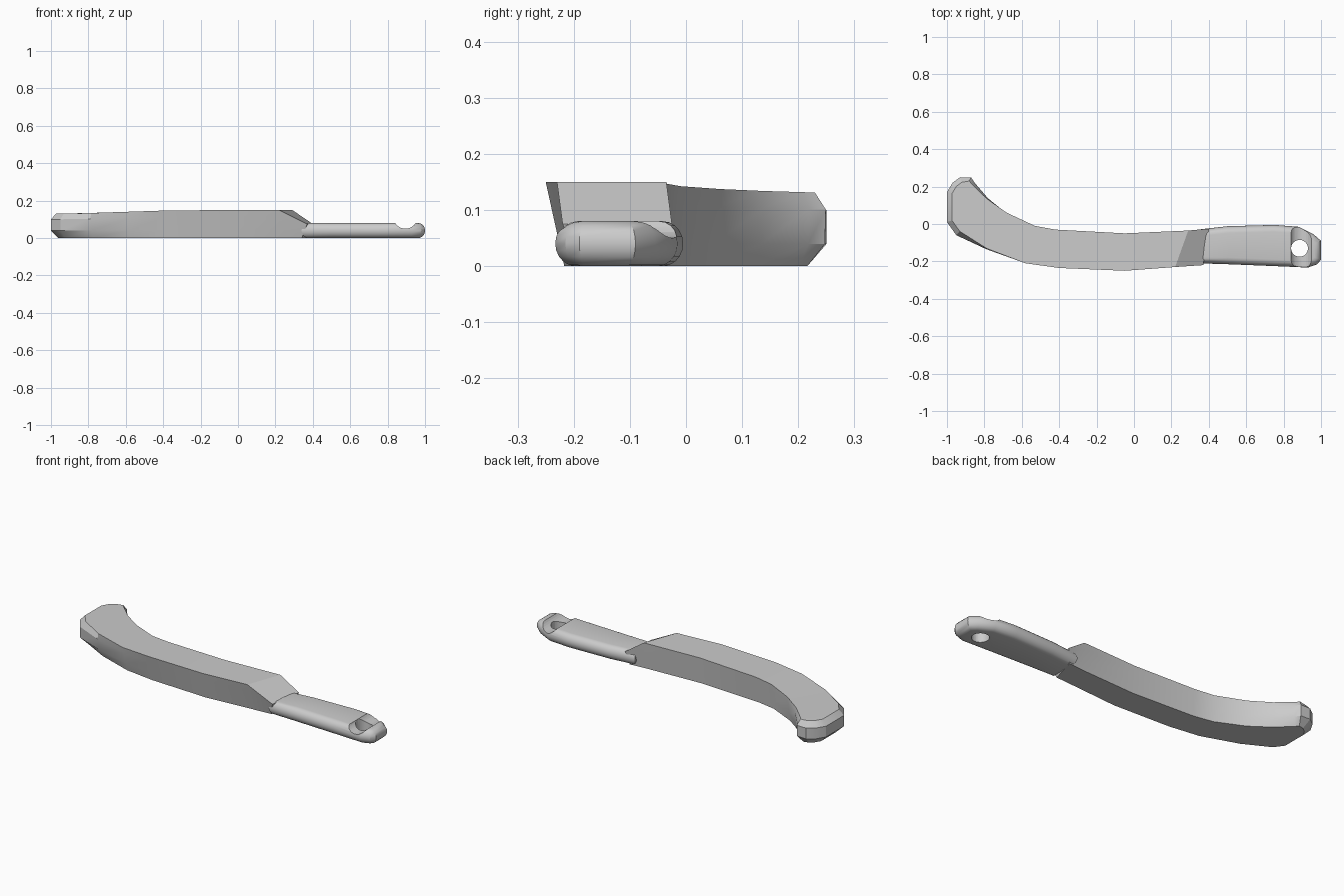
import bpy, bmesh, math
from mathutils import Vector

cube = bpy.data.objects.get("Cube")
if cube:
    bpy.data.objects.remove(cube)

grey = bpy.data.materials.new("plain_grey")
grey.use_nodes = True
COLOUR = (0.6, 0.6, 0.6, 1)
grey.diffuse_color = COLOUR
grey.node_tree.nodes["Principled BSDF"].inputs["Base Color"].default_value = COLOUR


def mitre_normals(loop):
    """Outward offset direction at each corner of a counter-clockwise outline."""
    result = []
    for i, p in enumerate(loop):
        a, b = p - loop[i - 1], loop[(i + 1) % len(loop)] - p
        n1 = Vector((a.y, -a.x)).normalized()
        n2 = Vector((b.y, -b.x)).normalized()
        result.append((n1 + n2) / (1 + n1.dot(n2)))
    return result


def stack(name, front, back, levels, angle):
    """Skin a stack of inset outlines; front and back points face each other."""
    loop = [Vector(p) for p in front + back[::-1]]
    normals = mitre_normals(loop)
    count = len(loop)
    bm = bmesh.new()
    rings = []
    for level in levels:
        ring = []
        for p, n in zip(loop, normals):
            inset, z = level(p, n)
            q = p - n * inset
            ring.append(bm.verts.new((q.x, q.y, z)))
        rings.append(ring)
    for low, high in zip(rings, rings[1:]):
        for i in range(count):
            j = (i + 1) % count
            bm.faces.new((low[i], low[j], high[j], high[i]))
    for ring in (rings[0], rings[-1]):
        for i in range(count // 2 - 1):
            bm.faces.new((ring[i], ring[i + 1], ring[count - 2 - i], ring[count - 1 - i]))
    bmesh.ops.recalc_face_normals(bm, faces=bm.faces)
    mesh = bpy.data.meshes.new(name)
    bm.to_mesh(mesh)
    bm.free()
    mesh.materials.append(grey)
    obj = bpy.data.objects.new(name, mesh)
    bpy.context.collection.objects.link(obj)
    smooth(obj, angle)
    return obj


def smooth(obj, angle):
    bpy.ops.object.select_all(action="DESELECT")
    obj.select_set(True)
    bpy.context.view_layer.objects.active = obj
    bpy.ops.object.shade_smooth_by_angle(angle=math.radians(angle))


def cut(obj, radius, location, rotation):
    """Remove a cylinder from the object."""
    bpy.ops.mesh.primitive_cylinder_add(vertices=32, radius=radius, depth=0.6,
                                        location=location, rotation=rotation)
    cutter = bpy.context.object
    cutter.hide_render = True
    cutter.data.materials.append(grey)
    mod = obj.modifiers.new("cut", "BOOLEAN")
    mod.operation, mod.solver, mod.object = "DIFFERENCE", "EXACT", cutter
    bpy.context.view_layer.objects.active = obj
    bpy.ops.object.modifier_apply(modifier=mod.name)
    bpy.data.objects.remove(cutter)


# Curved body: drafted sides, chamfered tip, sloping shoulder
def tip_weight(x):
    return min(1, max(0, (-0.72 - x) / 0.2))


def top_height(x):
    if x > 0.3:
        return 0.075
    return 0.15 - 0.02 * min(1, max(0, (-0.3 - x) / 0.6))


def body_level(fraction, tip_inset):
    def level(p, n):
        t = tip_weight(p.x)
        draft = (0.033 if n.y < 0 else 0.015) * (1 - fraction)
        return draft * (1 - t) + tip_inset * t, top_height(p.x) * fraction
    return level


body_front = [(-0.97, 0.22), (-1, 0.17), (-1, 0.01), (-0.95, -0.06), (-0.79, -0.14),
              (-0.58, -0.21), (-0.4, -0.235), (-0.05, -0.25), (0.22, -0.23), (0.37, -0.22)]
body_back = [(-0.93, 0.25), (-0.87, 0.25), (-0.85, 0.22), (-0.78, 0.14), (-0.68, 0.06),
             (-0.53, -0.01), (-0.42, -0.03), (-0.05, -0.05), (0.29, -0.035), (0.4, -0.025)]
stack("curved_body", body_front, body_back,
      [body_level(0, 0.04), body_level(0.3, 0), body_level(0.77, 0), body_level(1, 0.027)], 25)

# Rounded handle
def handle_level(a):
    return lambda p, n: (0.036 * (1 - math.sin(a)), 0.04 - 0.04 * math.cos(a))


handle_front = [(0.34, -0.21), (0.5, -0.215), (0.75, -0.225), (0.93, -0.233), (0.98, -0.215), (1, -0.19)]
handle_back = [(0.34, -0.03), (0.5, -0.012), (0.75, -0.005), (0.88, -0.015), (0.96, -0.055), (1, -0.09)]
handle = stack("handle", handle_front, handle_back,
               [handle_level(math.pi * i / 10) for i in range(11)], 30)

# Cord groove across the handle and hole through it
cut(handle, 0.065, (0.895, -0.12, 0.115), (math.pi / 2, 0, 0))
cut(handle, 0.045, (0.885, -0.13, 0.04), (0, 0, 0))
smooth(handle, 35)
